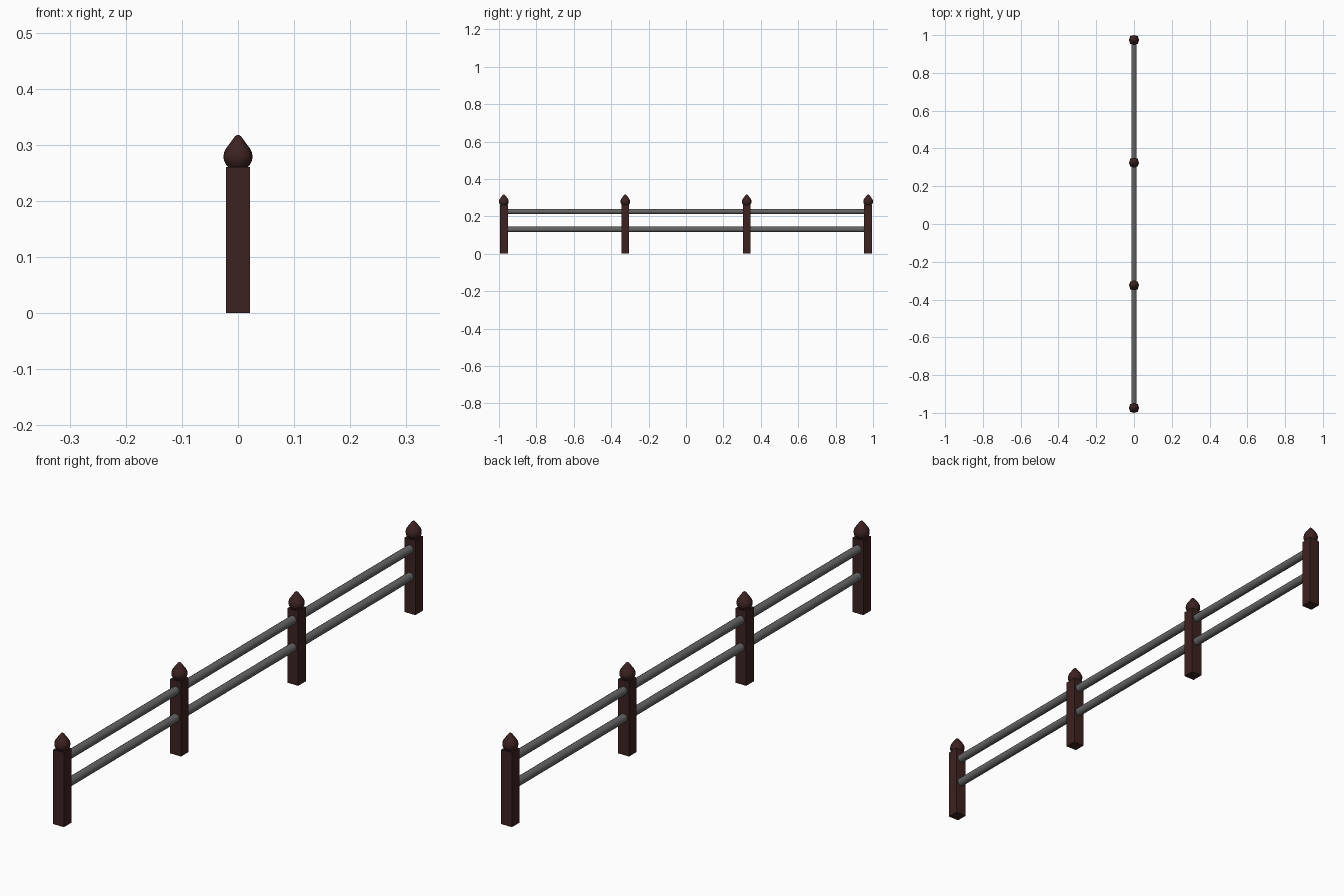
import bpy, bmesh, math

if "Cube" in bpy.data.objects:
    bpy.data.objects.remove(bpy.data.objects["Cube"])

POST_Y = [-0.974, -0.3247, 0.3247, 0.974]
HALF = 0.021      # half post width
POST_H = 0.261


def material(name, rgb):
    m = bpy.data.materials.new(name)
    m.diffuse_color = (*rgb, 1)
    m.use_nodes = True
    m.node_tree.nodes["Principled BSDF"].inputs["Base Color"].default_value = m.diffuse_color
    return m


wood = material("dark_wood", (0.045, 0.016, 0.015))
metal = material("grey_metal", (0.13, 0.13, 0.13))


def add_mesh(name, bm, mat, smooth=False):
    bmesh.ops.recalc_face_normals(bm, faces=bm.faces)
    me = bpy.data.meshes.new(name)
    bm.to_mesh(me)
    bm.free()
    me.materials.append(mat)
    ob = bpy.data.objects.new(name, me)
    bpy.context.collection.objects.link(ob)
    if smooth:
        bpy.ops.object.select_all(action='DESELECT')
        ob.select_set(True)
        bpy.context.view_layer.objects.active = ob
        bpy.ops.object.shade_smooth_by_angle(angle=math.radians(40))
    return ob


def post(y):
    bm = bmesh.new()
    bmesh.ops.create_cube(bm, size=1)
    for v in bm.verts:
        v.co = (v.co.x * 2 * HALF, v.co.y * 2 * HALF + y, (v.co.z + 0.5) * POST_H)
    add_mesh("post", bm, wood)


# Pointed onion finial: (radius, height) profile spun around the post axis
PROFILE = [(0, 0.259), (0.0165, 0.259), (0.0215, 0.265), (0.025, 0.272),
           (0.026, 0.280), (0.0245, 0.287), (0.021, 0.294), (0.0165, 0.300),
           (0.0115, 0.307), (0.006, 0.3145), (0.003, 0.317), (0, 0.318)]


def finial(y):
    bm = bmesh.new()
    vs = [bm.verts.new((r, y, z)) for r, z in PROFILE]
    edges = [bm.edges.new(p) for p in zip(vs, vs[1:])]
    bmesh.ops.spin(bm, geom=vs + edges, cent=(0, y, 0), axis=(0, 0, 1),
                   angle=math.tau, steps=16, use_merge=False)
    bmesh.ops.remove_doubles(bm, verts=bm.verts, dist=1e-5)
    add_mesh("finial", bm, wood, smooth=True)


# Round rail spanning one bay, ends let into the posts
def rail(y0, y1, z, r=0.0145):
    bm = bmesh.new()
    bmesh.ops.create_cone(bm, cap_ends=True, segments=16, radius1=r, radius2=r,
                          depth=y1 - y0)
    for v in bm.verts:
        x, yy, zz = v.co
        v.co = (x, zz + (y0 + y1) / 2, yy + z)
    add_mesh("rail", bm, metal, smooth=True)


for y in POST_Y:
    post(y)
    finial(y)
for a, b in zip(POST_Y, POST_Y[1:]):
    for z in (0.13, 0.226):
        rail(a + HALF - 0.003, b - HALF + 0.003, z)
